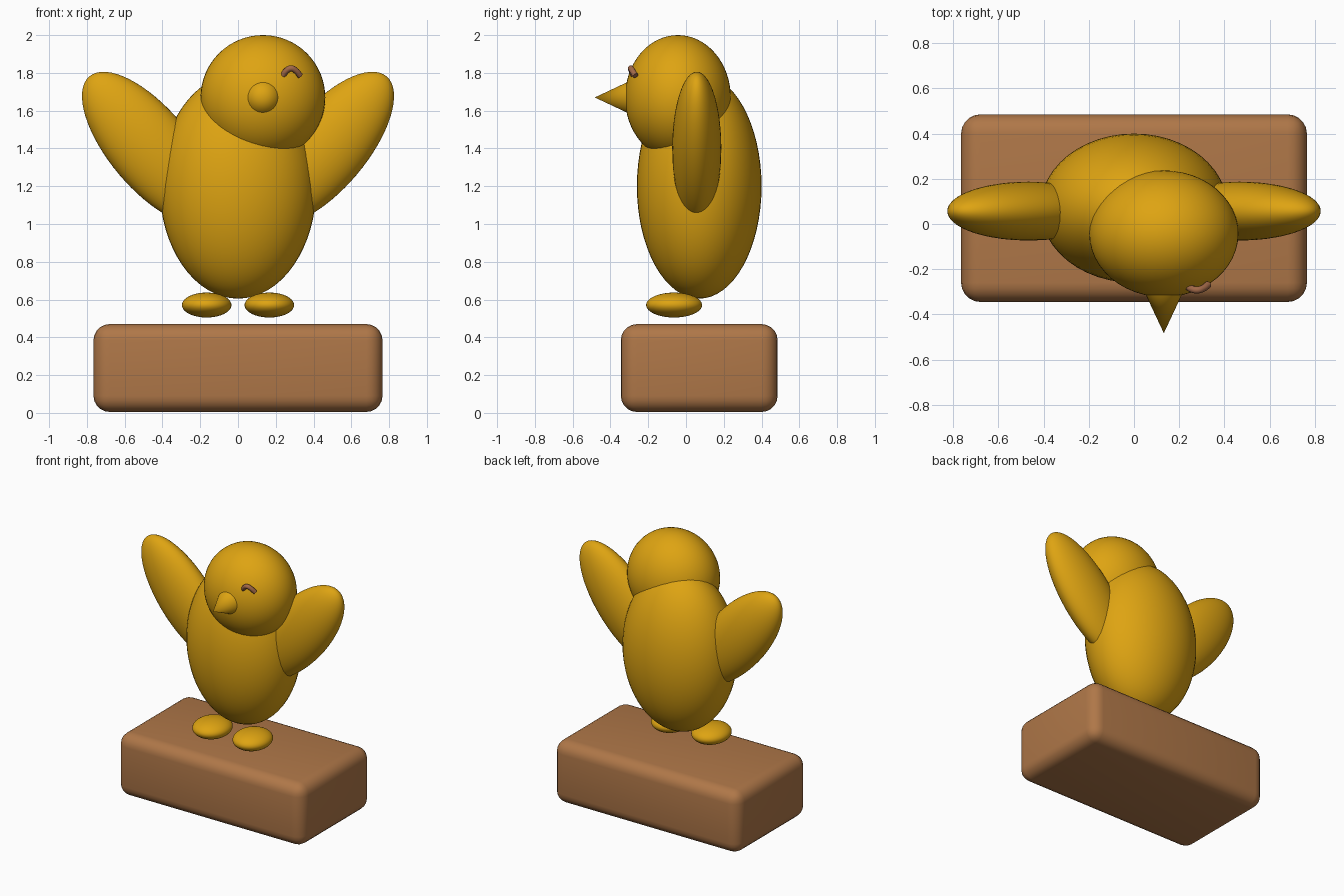
import bpy, math

if "Cube" in bpy.data.objects:
    bpy.data.objects.remove(bpy.data.objects["Cube"])


def material(name, rgb):
    m = bpy.data.materials.new(name)
    m.diffuse_color = (*rgb, 1)
    m.use_nodes = True
    m.node_tree.nodes["Principled BSDF"].inputs["Base Color"].default_value = m.diffuse_color
    return m


yellow = material("golden yellow", (0.73, 0.37, 0.006))
brown = material("wood brown", (0.43, 0.185, 0.065))
eye_brown = material("reddish brown", (0.36, 0.14, 0.065))


def finish(name, mat, angle=40):
    ob = bpy.context.object
    ob.name = name
    ob.data.materials.append(mat)
    bpy.ops.object.shade_smooth_by_angle(angle=math.radians(angle))
    return ob


def ellipsoid(name, loc, radii, tilt=0):
    bpy.ops.mesh.primitive_uv_sphere_add(segments=48, ring_count=32, radius=1,
                                         location=loc, rotation=(0, tilt, 0))
    bpy.context.object.scale = radii
    return finish(name, yellow)


# Rounded block
bpy.ops.mesh.primitive_cube_add(size=1, location=(0, 0.07, 0.2375))
block = bpy.context.object
block.scale = (1.53, 0.83, 0.465)
bpy.ops.object.transform_apply(location=False, rotation=False, scale=True)
bevel = block.modifiers.new("round", 'BEVEL')
bevel.width = 0.085
bevel.segments = 5
bpy.ops.object.modifier_apply(modifier="round")
finish("block", brown)

# Body and head
ellipsoid("body", (0, 0.07, 1.2), (0.415, 0.33, 0.595))
ellipsoid("head", (0.132, -0.043, 1.67), (0.33, 0.28, 0.33))

# Wings and feet, one per side
for side, word in ((-1, "left"), (1, "right")):
    ellipsoid(word + "_wing", (side * 0.467, 0.057, 1.401),
              (0.132 * 1.62, 0.13, 0.497), side * math.radians(40))
    ellipsoid(word + "_foot", (side * 0.166, -0.063, 0.571), (0.131, 0.148, 0.066))

# Beak, pointing forward
bpy.ops.mesh.primitive_cone_add(vertices=32, radius1=0.1, radius2=0, depth=0.213,
                                location=(0.132, -0.3765, 1.67),
                                rotation=(math.radians(90), 0, 0))
finish("beak", yellow)

# Closed eye: a small arched tube
cu = bpy.data.curves.new("eye", 'CURVE')
cu.dimensions = '3D'
cu.bevel_depth = 0.016
cu.bevel_resolution = 3
cu.use_fill_caps = True
path = [(0.239, -0.277, 1.787), (0.255, -0.287, 1.810), (0.281, -0.292, 1.824),
        (0.306, -0.284, 1.812), (0.329, -0.268, 1.785)]
sp = cu.splines.new('BEZIER')
sp.bezier_points.add(len(path) - 1)
for bp, co in zip(sp.bezier_points, path):
    bp.co = co
    bp.handle_left_type = bp.handle_right_type = 'AUTO'
sp.resolution_u = 5
eye = bpy.data.objects.new("eye", cu)
bpy.context.collection.objects.link(eye)
bpy.ops.object.select_all(action='DESELECT')
eye.select_set(True)
bpy.context.view_layer.objects.active = eye
bpy.ops.object.convert(target='MESH')
finish("eye", eye_brown)
